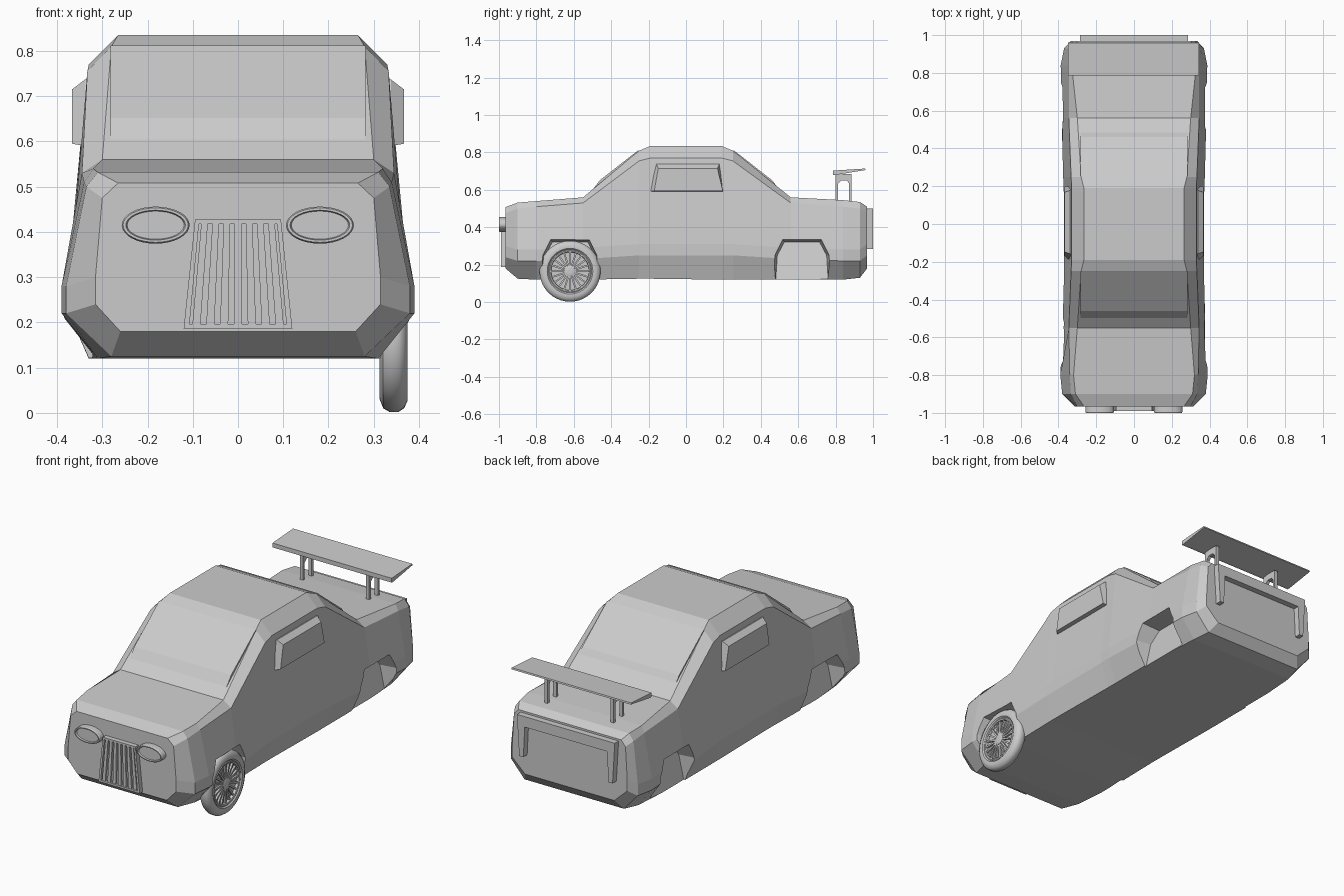
import bpy, bmesh, math
from mathutils import Vector, Matrix

if "Cube" in bpy.data.objects:
    bpy.data.objects.remove(bpy.data.objects["Cube"])


def make(name, bm):
    bmesh.ops.recalc_face_normals(bm, faces=bm.faces)
    me = bpy.data.meshes.new(name)
    bm.to_mesh(me)
    bm.free()
    ob = bpy.data.objects.new(name, me)
    bpy.context.collection.objects.link(ob)
    return ob


def add_loft(bm, rings, closed=False):
    """Skin equal-length rings; cap the ends, or join last ring to first."""
    rows = [[bm.verts.new(p) for p in r] for r in rings]
    n = len(rows[0])
    pairs = list(zip(rows, rows[1:])) + ([(rows[-1], rows[0])] if closed else [])
    for a, b in pairs:
        for i in range(n):
            j = (i + 1) % n
            bm.faces.new((a[i], a[j], b[j], b[i]))
    if not closed:
        bm.faces.new(rows[0][::-1])
        bm.faces.new(rows[-1])


def loft(name, *ring_sets, closed=False):
    bm = bmesh.new()
    for rings in ring_sets:
        add_loft(bm, rings, closed)
    return make(name, bm)


def along_x(prof, x):          # (y, z) outline placed at x
    return [(x, y, z) for y, z in prof]


def along_y(prof, y):          # (x, z) outline placed at y
    return [(x, y, z) for x, z in prof]


# Body: cross-sections along y
# y, bottom x, bottom z, widest z, widest x, shoulder x, shoulder z, top x, top z
stations = [
    (-.965, .26, .18, .24, .315, .30, .475, .265, .508),
    (-.90, .28, .125, .22, .38, .335, .50, .31, .532),
    (-.80, .31, .12, .22, .39, .34, .51, .32, .54),
    (-.55, .33, .12, .23, .378, .345, .53, .30, .56),
    (-.25, .33, .125, .25, .370, .333, .755, .28, .81),
    (-.19, .33, .125, .25, .370, .330, .77, .265, .835),
    (.19, .33, .12, .25, .372, .330, .77, .265, .835),
    (.25, .33, .12, .25, .375, .333, .755, .28, .81),
    (.56, .33, .12, .23, .383, .345, .53, .30, .56),
    (.84, .31, .12, .22, .388, .345, .51, .33, .545),
    (.93, .29, .13, .22, .37, .345, .50, .32, .535),
    (.968, .26, .18, .25, .335, .325, .48, .30, .51),
]
rings = []
for y, xb, zb, zw, w, xs, zs, xt, zt in stations:
    half = [(xb, zb), (w, zw), (w, zw + .06), (xs, zs), (xt, zt)]
    rings.append(along_y(half + [(-x, z) for x, z in reversed(half)], y))
body = loft("body", rings)

# Wheel wells: tapered cutters whose inner wall leans outwards at the bottom
for s in (-1, 1):
    for yc in (-.62, .62):
        outer = [(-.17, .05), (-.155, .25), (-.11, .342), (.11, .342), (.155, .25), (.17, .05)]
        deep = [.335, .30, .275, .275, .30, .335]
        r0 = [(s * .45, yc + a, z) for a, z in outer]
        r1 = [(s * d, yc + a * .85, z - (.02 if z > .3 else 0)) for (a, z), d in zip(outer, deep)]
        cut = loft("wheel_well_cutter", [r0, r1])
        cut.hide_render = True
        mod = body.modifiers.new("well", 'BOOLEAN')
        mod.operation, mod.solver, mod.object = 'DIFFERENCE', 'EXACT', cut
        bpy.context.view_layer.objects.active = body
        bpy.ops.object.modifier_apply(modifier=mod.name)
        bpy.data.objects.remove(cut)

# Front and rear screens: gently bulging panels
screen = [(-.535, .555), (-.46, .652), (-.255, .812), (-.25, .76), (-.44, .58)]
for name, s in (("windscreen", 1), ("rear_window", -1)):
    prof = [(y * s, z) for y, z in screen]
    loft(name, [along_x(prof, x) for x in (-.282, .282)])

# Side windows: upright blocks standing out of the sloping cab sides
base = [(-.195, .59), (.20, .59), (.178, .737), (-.158, .737)]
face = [(-.17, .595), (.197, .595), (.168, .715), (-.148, .715)]
for name, s in (("right_window", 1), ("left_window", -1)):
    loft(name, [along_x(base, s * .31), along_x(base, s * .338), along_x(face, s * .367)])

# Headlights: oval rim with a slightly recessed lens
def oval(rx, rz, y, cx):
    return [(cx + rx * math.cos(t * math.tau / 32), y, .415 + rz * math.sin(t * math.tau / 32))
            for t in range(32)]


for name, cx in (("right_headlight", .181), ("left_headlight", -.182)):
    loft(name, [oval(.075, .041, -.95, cx), oval(.075, .041, -.994, cx), oval(.072, .038, -1, cx),
                oval(.066, .033, -1, cx), oval(.063, .031, -.992, cx)])

# Grille: trapezoid back plate, frame and upright slats
def trap(x0, x1, z0, z1):
    def hw(z):
        return .12 - .025 * (z - .187) / .24
    return [(x0 * hw(z0), z0), (x1 * hw(z0), z0), (x1 * hw(z1), z1), (x0 * hw(z1), z1)]


def bar(prof, y0, y1):
    return [along_y(prof, y0), along_y(prof, y1)]


loft("grille_plate", bar(trap(-1, 1, .187, .427), -.95, -.976))
loft("grille_frame", [along_y(p, y) for p, y in (
    (trap(-1, 1, .187, .427), -.97), (trap(-1, 1, .187, .427), -.99),
    (trap(-.9, .9, .197, .417), -.99), (trap(-.9, .9, .197, .417), -.97))], closed=True)
slats = [-.9 + 1.8 * (i + .5) / 7 for i in range(7)]
loft("grille_slats", *[bar(trap(c - .075, c + .075, .197, .417), -.97, -.987) for c in slats])

# Tail frame: top bar with two tapering legs
u = [(-.285, .50), (.285, .50), (.272, .285), (.248, .285), (.24, .445), (-.24, .445),
     (-.248, .285), (-.272, .285)]
loft("tail_frame", [along_y(u, .94), along_y(u, 1.0)])

# Spoiler wing and its two arched posts
wing = [(.787, .68), (.80, .68), (.96, .706), (.958, .714), (.787, .703)]
loft("spoiler_wing", [along_x(wing, x) for x in (-.35, .345)])
arch = [(.80, .50), (.814, .50), (.814, .635), (.83, .65), (.86, .65), (.872, .635), (.872, .50),
        (.886, .50), (.886, .685), (.80, .685)]
for name, x in (("left_spoiler_post", -.19), ("right_spoiler_post", .195)):
    loft(name, [along_x(arch, x - .009), along_x(arch, x + .009)])

# Front wheel: (x offset, radius) sections spun about the axle
HUB = Vector((.345, -.62, .165))


def spin(name, prof, n=40):
    rs = [[HUB + Vector((x, r * math.cos(k * math.tau / n), r * math.sin(k * math.tau / n)))
           for k in range(n)] for x, r in prof]
    ob = loft(name, rs)
    ob.select_set(True)
    bpy.context.view_layer.objects.active = ob
    bpy.ops.object.shade_smooth_by_angle(angle=math.radians(35))
    ob.select_set(False)
    return ob


spin("tyre", [(-.02, .105), (-.03, .12), (-.032, .135), (-.024, .155), (-.01, .163), (.01, .163),
              (.022, .155), (.03, .138), (.029, .122), (.02, .113), (.008, .112)])
spin("rim", [(0, .115), (.024, .115), (.026, .11), (.024, .103), (.01, .101)])
spin("hub", [(0, .03), (.022, .028), (.025, .02), (.025, .01)], 16)

# Spokes
bm = bmesh.new()
for k in range(20):
    m = Matrix.Translation(HUB + Vector((.014, 0, 0))) @ Matrix.Rotation(k * math.tau / 20, 4, 'X') \
        @ Matrix.Translation((0, 0, .065)) @ Matrix.Diagonal((.012, .009, .082, 1))
    bmesh.ops.create_cube(bm, size=1, matrix=m)
make("spokes", bm)
